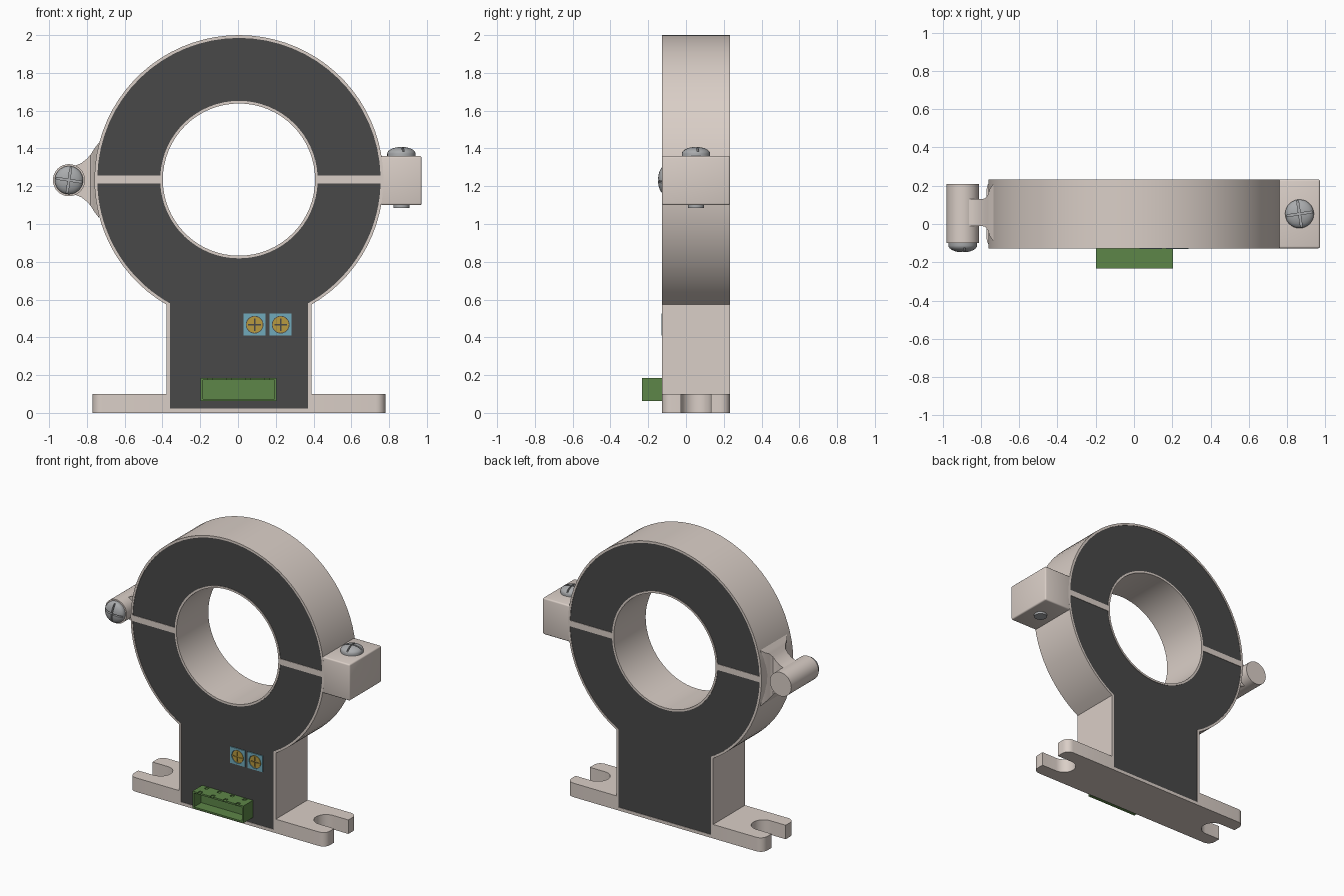
import bpy, bmesh
from math import sin, cos, asin, pi, sqrt
from mathutils import Vector

if "Cube" in bpy.data.objects:
    bpy.data.objects.remove(bpy.data.objects["Cube"])

CX, CZ = 0.005, 1.235          # ring centre
Y0, Y1 = -0.127, 0.233         # front and back faces
YM = (Y0 + Y1) / 2


def material(name, rgb):
    m = bpy.data.materials.new(name)
    m.diffuse_color = (*rgb, 1)
    m.use_nodes = True
    m.node_tree.nodes["Principled BSDF"].inputs["Base Color"].default_value = m.diffuse_color
    return m


BEIGE = material("beige_plastic", (0.70, 0.62, 0.57))
DARK = material("dark_resin", (0.065, 0.065, 0.065))
GREEN = material("green_plastic", (0.11, 0.24, 0.065))
BLUE = material("blue_plastic", (0.16, 0.40, 0.50))
GOLD = material("brass", (0.48, 0.32, 0.05))
STEEL = material("steel", (0.40, 0.41, 0.42))


def finish(bm, name, mat, smooth=True):
    bmesh.ops.recalc_face_normals(bm, faces=bm.faces[:])
    me = bpy.data.meshes.new(name)
    bm.to_mesh(me)
    bm.free()
    ob = bpy.data.objects.new(name, me)
    bpy.context.collection.objects.link(ob)
    if mat:
        me.materials.append(mat)
    if smooth:
        select(ob)
        bpy.ops.object.shade_smooth_by_angle(angle=0.6)
    return ob


def select(ob):
    bpy.ops.object.select_all(action='DESELECT')
    ob.select_set(True)
    bpy.context.view_layer.objects.active = ob


def prism(name, pts, a, b, mat=None, axis='y'):
    """Extrude a 2D outline along y (points are x,z) or z (points are x,y)."""
    bm = bmesh.new()
    vs = [bm.verts.new((p, a, q) if axis == 'y' else (p, q, a)) for p, q in pts]
    f = bm.faces.new(vs)
    r = bmesh.ops.extrude_face_region(bm, geom=[f])
    d = Vector((0, b - a, 0) if axis == 'y' else (0, 0, b - a))
    bmesh.ops.translate(bm, vec=d, verts=[v for v in r['geom'] if isinstance(v, bmesh.types.BMVert)])
    return finish(bm, name, mat)


def box(name, x0, x1, y0, y1, z0, z1, mat=None, bevel=0):
    bm = bmesh.new()
    bmesh.ops.create_cube(bm, size=1)
    for v in bm.verts:
        v.co = ((x0 + x1) / 2 + v.co.x * (x1 - x0), (y0 + y1) / 2 + v.co.y * (y1 - y0),
                (z0 + z1) / 2 + v.co.z * (z1 - z0))
    if bevel:
        bmesh.ops.bevel(bm, geom=bm.edges[:], offset=bevel, segments=3, profile=0.5, affect='EDGES')
    return finish(bm, name, mat, bevel > 0)


def arc(cx, cz, r, a0, a1, n):
    return [(cx + r * cos(a0 + (a1 - a0) * i / n), cz + r * sin(a0 + (a1 - a0) * i / n)) for i in range(n + 1)]


def circle(cx, cz, r, n):
    return arc(cx, cz, r, 0, 2 * pi, n)[:-1]


def boolean(ob, cutter, op='DIFFERENCE'):
    m = ob.modifiers.new("cut", 'BOOLEAN')
    m.operation, m.object, m.solver = op, cutter, 'EXACT'
    select(ob)
    bpy.ops.object.modifier_apply(modifier=m.name)
    bpy.data.objects.remove(cutter)


def outer(r, half, bottom, gap=None):
    """Ring-and-neck outline; gap limits it to the part below the centre line."""
    t = asin(half / r)
    top = pi / 2 if gap is None else -asin(gap / r)
    neck = [(CX - half, bottom), (CX + half, bottom)]
    if gap is None:
        return neck + arc(CX, CZ, r, -pi / 2 + t, 1.5 * pi - t, 64)
    return (neck + arc(CX, CZ, r, -pi / 2 + t, top, 20)
            + arc(CX, CZ, 0.417, -asin(gap / 0.417), -pi + asin(gap / 0.417), 32)
            + arc(CX, CZ, r, -pi - top, -pi / 2 - t, 20))


# body: ring with neck, united with the slotted foot
body = prism("body", outer(0.765, 0.383, 0), Y0, Y1, BEIGE)
R, S = 0.05, 0.08
half_foot = (arc(0.775 - R, Y0 + R, R, -pi / 2, 0, 6) + [(0.775, YM - S)]
             + arc(0.575 + S, YM, S, 1.5 * pi, pi / 2, 14) + [(0.775, YM + S)]
             + arc(0.775 - R, Y1 - R, R, 0, pi / 2, 6))
foot = [(CX + x, y) for x, y in half_foot] + [(CX - x, y) for x, y in reversed(half_foot)]
boolean(body, prism("foot", foot, 0, 0.1, BEIGE, 'z'), 'UNION')
boolean(body, prism("hole", circle(CX, CZ, 0.403, 64), -1, 1, BEIGE))

# dark resin panels sunk just below the rims, front and back
G = 0.021
a, b = asin(G / 0.75), asin(G / 0.417)
upper = arc(CX, CZ, 0.75, a, pi - a, 32) + arc(CX, CZ, 0.417, pi - b, b, 32)
lower = outer(0.75, 0.366, 0.022, G)
for side, y, s in (("front", Y0, 1), ("back", Y1, -1)):
    for part, pts in (("upper", upper), ("lower", lower)):
        boolean(body, prism("pocket", pts, y - 0.05 * s, y + 0.008 * s, BEIGE))
        prism(f"{part}_panel_{side}", pts, y + 0.003 * s, y + 0.0085 * s, DARK)
select(body)
bpy.ops.object.shade_smooth_by_angle(angle=0.6)

# hinge barrel and flared arm on the left
HX, HZ = -0.895, 1.232
prism("hinge_barrel", circle(HX, HZ, 0.085, 32), -0.10, 0.21, BEIGE)
bm = bmesh.new()
prev = None
for x, w, h in ((-0.895, .07, .08), (-0.86, .07, .078), (-0.83, .07, .09), (-0.80, .07, .113),
                (-0.78, .073, .136), (-0.765, .09, .16), (-0.755, .12, .175), (-0.735, .15, .2)):
    ring = [bm.verts.new((x, YM + 0.007 + w * i, HZ + h * j)) for i, j in ((-1, -1), (1, -1), (1, 1), (-1, 1))]
    if prev:
        for k in range(4):
            bm.faces.new((prev[k], prev[k - 1], ring[k - 1], ring[k]))
    else:
        bm.faces.new(ring)
    prev = ring
bm.faces.new(prev)
finish(bm, "hinge_arm", BEIGE)

# clamp block on the right
box("clamp_block", 0.754, 0.972, Y0, Y1, 1.10, 1.36, BEIGE, 0.01)


def screw(name, loc, to_front):
    """Domed head with a crossed slot, pointing up or to the front."""
    bm = bmesh.new()
    prof = [(0.075 * cos(t * pi / 16), 0.012 + 0.036 * sin(t * pi / 16)) for t in range(8)]
    vs = [bm.verts.new((r, 0, z)) for r, z in [(0, -0.01), (0.075, -0.01)] + prof + [(0, 0.048)]]
    es = [bm.edges.new(p) for p in zip(vs, vs[1:])]
    bmesh.ops.spin(bm, geom=vs + es, cent=(0, 0, 0), axis=(0, 0, 1), angle=2 * pi, steps=32)
    bmesh.ops.remove_doubles(bm, verts=bm.verts[:], dist=1e-4)
    ob = finish(bm, name, STEEL)
    for u, v in ((0.1, 0.005), (0.005, 0.1)):
        boolean(ob, box("slot", -u, u, -v, v, 0.025, 0.1, STEEL))
    select(ob)
    bpy.ops.object.shade_smooth_by_angle(angle=0.6)
    ob.location = loc
    ob.rotation_euler = (pi / 2 if to_front else 0, 0.15 if to_front else 0, 0.15 if not to_front else 0)


screw("hinge_screw", (HX, -0.10, HZ), True)
screw("clamp_screw", (0.865, YM, 1.36), False)
prism("clamp_screw_tip", circle(0.865, YM, 0.043, 24), 1.085, 1.12, STEEL, 'z')

# green terminal socket, open to the front, with small notches on top
socket = box("terminal_socket", -0.198, 0.205, -0.232, Y0 + 0.01, 0.062, 0.185, GREEN)
boolean(socket, box("cavity", -0.186, 0.193, -0.3, -0.15, 0.074, 0.173, GREEN))
for i in range(4):
    x = -0.146 + i * 0.1
    for y in (-0.232, -0.157):
        boolean(socket, box("notch", x - 0.012, x + 0.012, y, y + 0.028, 0.178, 0.3, GREEN))

# two trimmers: blue frame with a slotted brass disc
for side, x in (("left", 0.088), ("right", 0.226)):
    frame = box("trimmer_" + side, x - 0.058, x + 0.058, Y0 - 0.004, Y0 + 0.02, 0.409, 0.525, BLUE)
    boolean(frame, prism("well", circle(x, 0.467, 0.047, 24), -0.2, Y0 + 0.006, BLUE))
    disc = prism("trimmer_disc_" + side, circle(x, 0.467, 0.043, 24), Y0 - 0.003, Y0 + 0.008, GOLD)
    for u, v in ((0.034, 0.004), (0.004, 0.034)):
        boolean(disc, box("slot", x - u, x + u, -0.2, Y0 + 0.003, 0.467 - v, 0.467 + v, GOLD))
